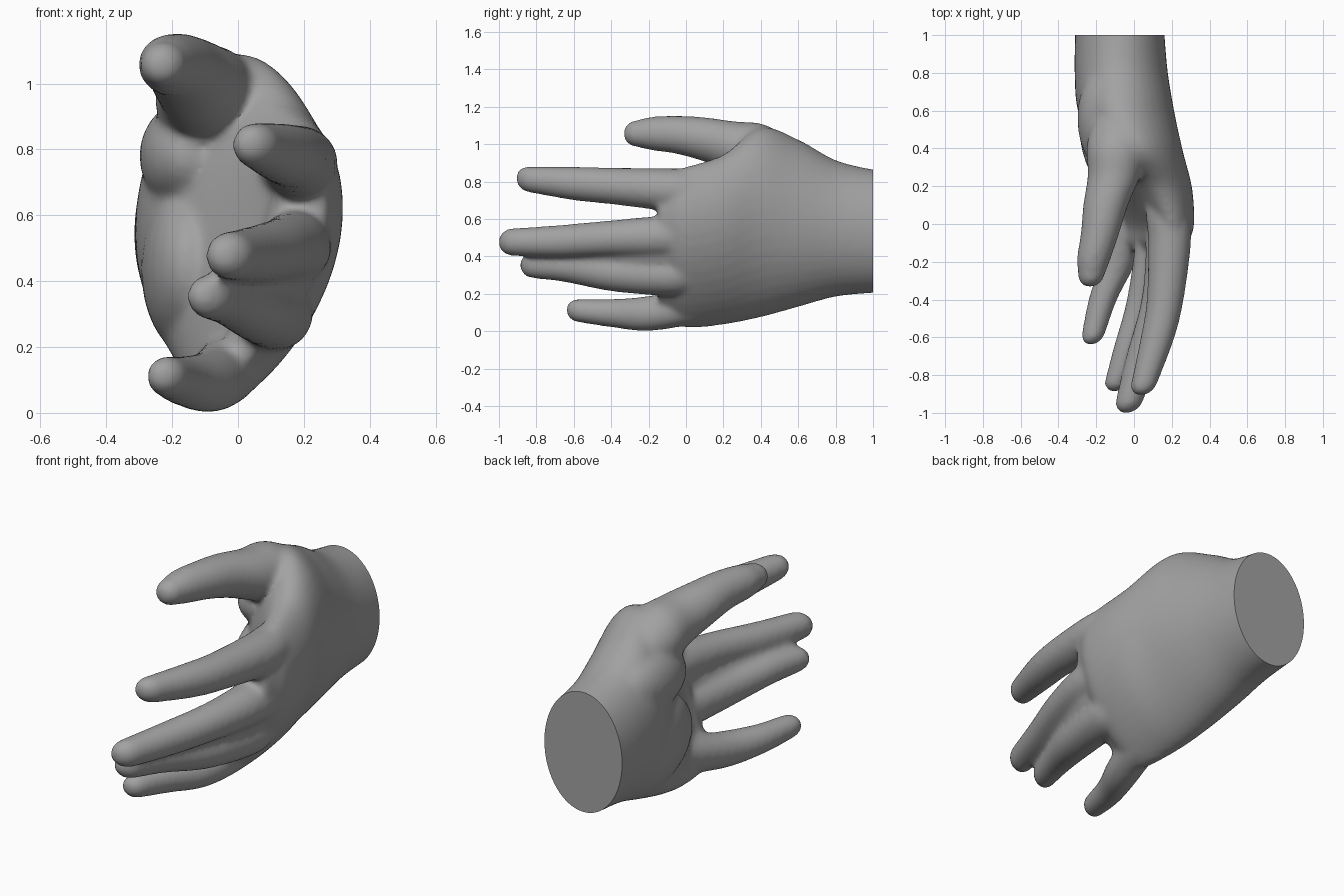
import bpy, bmesh, math
from mathutils import Vector

if "Cube" in bpy.data.objects:
    bpy.data.objects.remove(bpy.data.objects["Cube"])

bm = bmesh.new()
N = 40


def loft(rings):
    """Skin a list of closed rings and cap both ends."""
    vs = [[bm.verts.new(p) for p in r] for r in rings]
    for a, b in zip(vs, vs[1:]):
        for i in range(N):
            j = (i + 1) % N
            bm.faces.new((a[i], a[j], b[j], b[i]))
    bm.faces.new(vs[0][::-1])
    bm.faces.new(vs[-1])


def refine(rows, steps=6):
    """Catmull-Rom interpolation through rows of numbers."""
    v = [Vector(r) for r in rows]
    v = [v[0] * 2 - v[1]] + v + [v[-1] * 2 - v[-2]]
    out = []
    for a, b, c, d in zip(v, v[1:], v[2:], v[3:]):
        for k in range(steps):
            t = k / steps
            out.append(0.5 * (2 * b + (c - a) * t + (2 * a - 5 * b + 4 * c - d) * t * t
                              + (3 * b - a - 3 * c + d) * t ** 3))
    return out + [v[-2]]


def digit(rows):
    """Tapered finger from rows of (y, x, z, radius), with a rounded tip."""
    path = refine(rows)
    end, prev = path[-1], path[-2]
    slope = (end - prev) / (prev[0] - end[0])
    for k in range(1, 6):
        a = k * math.radians(16)
        step = math.sin(a) * end[3]
        p = end + slope * step
        p[3] = end[3] * math.cos(a)
        path.append(p)
    loft([[(x + r * math.cos(2 * math.pi * i / N), y, z + r * math.sin(2 * math.pi * i / N))
           for i in range(N)] for y, x, z, r in path])


def palm(rows):
    """Cupped palm from rows of (y, low x, low z, high x, high z, half thickness, bulge)."""
    rings = []
    for y, bx, bz, tx, tz, h, bulge in refine(rows):
        ring = []
        for i in range(N):
            a = 2 * math.pi * i / N
            s, n = math.cos(a), math.sin(a)
            ring.append(((bx + tx) / 2 + (tx - bx) / 2 * s + bulge * (1 - s * s) + h * n, y,
                         (bz + tz) / 2 + (tz - bz) / 2 * s))
        rings.append(ring)
    loft(rings)


def pad(loc, size):
    """Fleshy ellipsoid."""
    new = bmesh.ops.create_uvsphere(bm, u_segments=24, v_segments=16, radius=1)["verts"]
    for v in new:
        v.co = Vector(loc) + Vector(a * b for a, b in zip(v.co, size))


# wrist to knuckles
palm([(1.06, -.075, .21, -.075, .86, .237, 0),
      (1.0, -.075, .205, -.075, .865, .237, 0),
      (.8, -.08, .185, -.075, .915, .247, .01),
      (.6, -.085, .13, -.06, 1.025, .255, .03),
      (.4, -.085, .075, .01, 1.09, .235, .055),
      (.2, -.075, .035, .135, .945, .19, .07),
      (0, -.055, .018, .20, .88, .135, .085),
      (-.09, -.055, .07, .20, .85, .105, .085),
      (-.15, -.01, .14, .19, .82, .075, .08)])

# heel and thumb-side pads
pad((-.15, .57, .44), (.145, .36, .26))
pad((-.15, .56, .78), (.15, .28, .17))

# thumb, index, middle, ring and little fingers
digit([(.6, -.08, .88, .12), (.42, -.09, .945, .16), (.26, -.105, .982, .14),
       (.1, -.15, 1.025, .119), (-.05, -.18, 1.05, .102), (-.18, -.212, 1.057, .09),
       (-.265, -.225, 1.057, .071)])
digit([(.25, .16, .74, .10), (.05, .178, .752, .115), (-.1, .188, .757, .114),
       (-.4, .165, .777, .098), (-.6, .125, .79, .09), (-.84, .055, .812, .07)])
digit([(.2, .12, .50, .10), (-.1, .172, .505, .112), (-.4, .135, .497, .096),
       (-.7, .045, .48, .086), (-.93, -.022, .477, .074)])
digit([(.25, .06, .34, .08), (.05, .105, .315, .104), (-.1, .115, .30, .11),
       (-.4, .06, .312, .098), (-.65, -.025, .345, .082), (-.82, -.083, .352, .069)])
digit([(.25, -.03, .18, .09), (.05, -.025, .14, .10), (-.2, -.085, .095, .094),
       (-.4, -.165, .097, .076), (-.58, -.215, .11, .062)])

# webbing that joins the middle and ring fingers
digit([(.1, .14, .41, .09), (-.15, .145, .405, .08), (-.4, .095, .405, .06),
       (-.65, .012, .412, .05), (-.8, -.04, .415, .04)])

bmesh.ops.recalc_face_normals(bm, faces=bm.faces[:])
mesh = bpy.data.meshes.new("hand")
bm.to_mesh(mesh)
bm.free()
hand = bpy.data.objects.new("hand", mesh)
bpy.context.collection.objects.link(hand)

# fuse the parts into one soft skin
remesh = hand.modifiers.new("fuse", "REMESH")
remesh.mode = "VOXEL"
remesh.voxel_size = 0.014
smooth = hand.modifiers.new("soften", "SMOOTH")
smooth.factor = 0.5
smooth.iterations = 14
deps = bpy.context.evaluated_depsgraph_get()
skin = bpy.data.meshes.new_from_object(hand.evaluated_get(deps))
hand.modifiers.clear()
hand.data = skin

# flat cut at the wrist
bm = bmesh.new()
bm.from_mesh(skin)
cut = bmesh.ops.bisect_plane(bm, geom=bm.verts[:] + bm.edges[:] + bm.faces[:],
                             plane_co=(0, 1, 0), plane_no=(0, 1, 0), clear_outer=True)
rim = [e for e in cut["geom_cut"] if isinstance(e, bmesh.types.BMEdge)]
bmesh.ops.holes_fill(bm, edges=rim, sides=0)
bmesh.ops.recalc_face_normals(bm, faces=bm.faces[:])
bm.to_mesh(skin)
bm.free()

grey = bpy.data.materials.new("grey skin")
grey.diffuse_color = (0.36, 0.36, 0.36, 1)
grey.use_nodes = True
grey.node_tree.nodes["Principled BSDF"].inputs["Base Color"].default_value = grey.diffuse_color
skin.materials.clear()
skin.materials.append(grey)

bpy.context.view_layer.objects.active = hand
hand.select_set(True)
bpy.ops.object.shade_smooth_by_angle(angle=math.radians(50))
